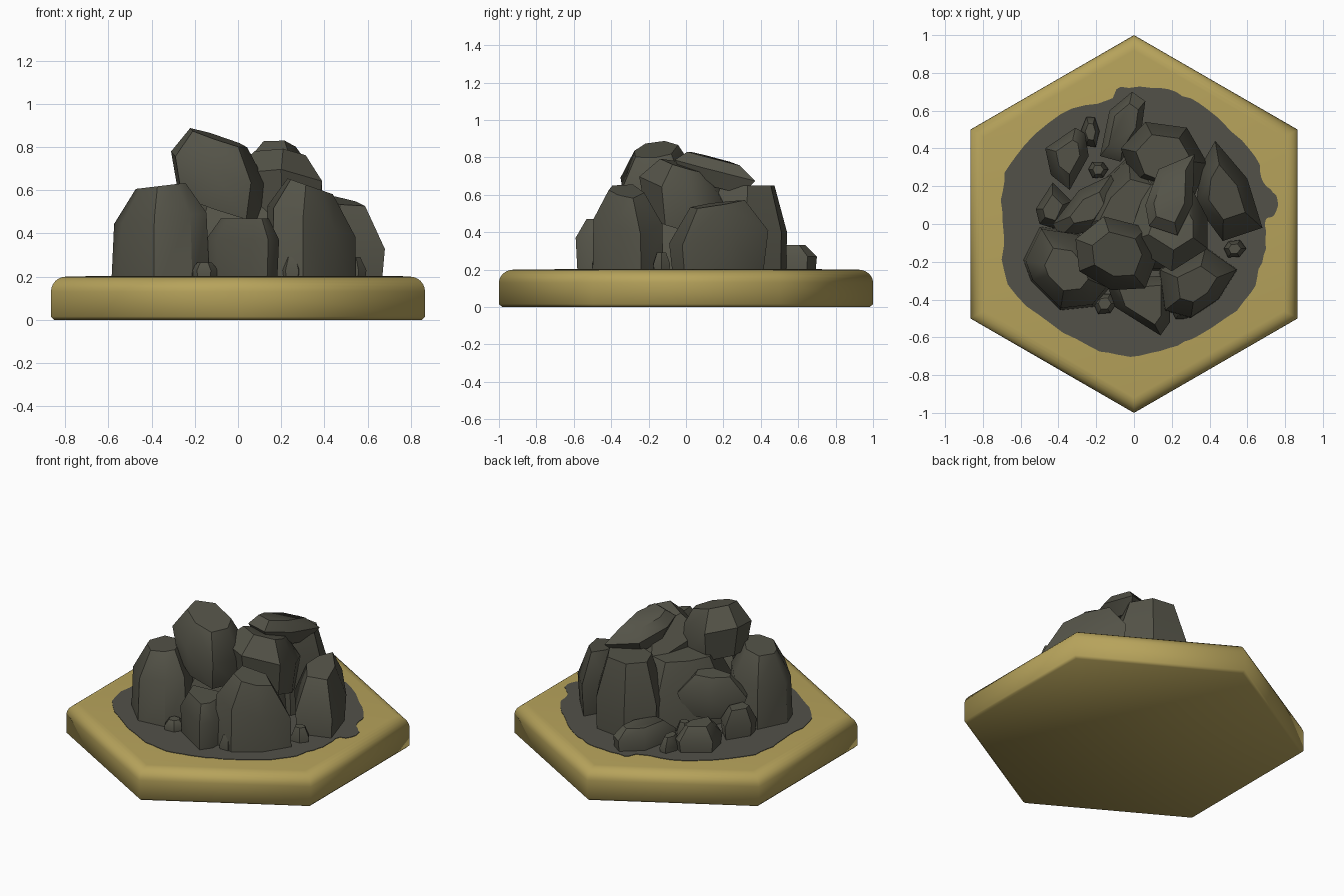
import bpy, bmesh, math, random
from mathutils import Vector

if "Cube" in bpy.data.objects:
    bpy.data.objects.remove(bpy.data.objects["Cube"])

random.seed(4)


def material(name, rgb):
    m = bpy.data.materials.new(name)
    m.diffuse_color = (*rgb, 1)
    m.use_nodes = True
    m.node_tree.nodes["Principled BSDF"].inputs["Base Color"].default_value = m.diffuse_color
    return m


SAND = material("sand", (0.47, 0.365, 0.105))
STONE = material("dark stone", (0.088, 0.086, 0.064))
GRAVEL = material("dark gravel", (0.084, 0.083, 0.066))


def finish(bm, name, mat, angle):
    bmesh.ops.recalc_face_normals(bm, faces=bm.faces)
    me = bpy.data.meshes.new(name)
    bm.to_mesh(me)
    bm.free()
    ob = bpy.data.objects.new(name, me)
    bpy.context.collection.objects.link(ob)
    me.materials.append(mat)
    bpy.ops.object.select_all(action='DESELECT')
    ob.select_set(True)
    bpy.context.view_layer.objects.active = ob
    bpy.ops.object.shade_smooth_by_angle(angle=math.radians(angle))
    return ob


def loft(rings, name, mat, angle):
    """Stack of equal rings, capped at both ends."""
    bm = bmesh.new()
    loops = [[bm.verts.new(p) for p in r] for r in rings]
    n = len(loops[0])
    for a, b in zip(loops, loops[1:]):
        for i in range(n):
            bm.faces.new((a[i], a[(i + 1) % n], b[(i + 1) % n], b[i]))
    bm.faces.new(loops[0][::-1])
    bm.faces.new(loops[-1])
    return finish(bm, name, mat, angle)


# Hexagonal tile: (inset, height) profile with rounded upper rim
R = 0.07
profile = [(0.015, 0), (0, 0.015)]
profile += [(R - R * math.cos(t), 0.2 - R + R * math.sin(t))
            for t in (math.pi / 2 * k / 6 for k in range(7))]
rings = []
for inset, z in profile:
    r = 1 - inset / math.cos(math.pi / 6)
    rings.append([(r * math.sin(k * math.pi / 3), r * math.cos(k * math.pi / 3), z) for k in range(6)])
loft(rings, "hexagon_tile", SAND, 62)

# Gravel patch: thin plate with a wavy outline
outline = [(.70, .02), (.75, .05), (.75, .15), (.69, .22), (.64, .35), (.48, .53), (.3, .66), (.14, .72),
           (-.07, .72), (-.14, .65), (-.39, .58), (-.63, .36), (-.70, .18), (-.69, -.05), (-.67, -.32),
           (-.44, -.53), (-.18, -.67), (-.02, -.7), (.19, -.66), (.35, -.58), (.59, -.41), (.66, -.24), (.70, -.1)]
pts = [Vector(p) for p in outline]
smooth = []
for i in range(len(pts)):
    a, b, c, d = (pts[(i + k) % len(pts)] for k in (-1, 0, 1, 2))
    for t in (0, .25, .5, .75):
        p = 0.5 * (2 * b + (c - a) * t + (2 * a - 5 * b + 4 * c - d) * t * t
                   + (3 * b - a - 3 * c + d) * t ** 3)
        smooth.append(p * (1 + random.uniform(-.01, .01)))
loft([[(p.x, p.y, z) for p in smooth] for z in (0.196, 0.203)], "gravel_patch", GRAVEL, 30)


def rock(name, outline, heights, scales=(.9, 1, .55), tilt=(0, 0)):
    """Convex boulder: hull of low, middle and top rings taken from a plan outline."""
    bm = bmesh.new()
    c = sum((Vector(p) for p in outline), Vector((0, 0))) / len(outline)
    for z, s in zip(heights, scales):
        for p in outline:
            q = (Vector(p) - c) * s
            bm.verts.new((c.x + q.x, c.y + q.y, z + q.x * tilt[0] + q.y * tilt[1]))
    hull = bmesh.ops.convex_hull(bm, input=bm.verts)
    loose = {g for g in hull["geom_interior"] + hull["geom_unused"] if isinstance(g, bmesh.types.BMVert)}
    bmesh.ops.delete(bm, geom=list(loose), context='VERTS')
    bmesh.ops.dissolve_limit(bm, angle_limit=math.radians(4), verts=bm.verts, edges=bm.edges)
    return finish(bm, name, STONE, 42)


# Large boulders around the base
rock("boulder_left", [(-.5, -.01), (-.3, -.04), (-.18, -.18), (-.13, -.34), (-.21, -.44), (-.39, -.46),
                      (-.55, -.3), (-.59, -.19)], (.12, .47, .62), (1, .93, .5), (.12, 0))
rock("boulder_front", [(-.15, -.3), (.19, -.27), (.19, -.52), (.14, -.59), (-.1, -.44)],
     (.12, .37, .47), (.92, 1, .65))
rock("boulder_front_right", [(.13, -.24), (.38, -.12), (.55, -.24), (.45, -.4), (.3, -.5), (.16, -.46)],
     (.12, .46, .62), (1, .97, .5), (-.35, 0))
rock("boulder_right", [(.43, .44), (.6, .24), (.68, -.02), (.47, -.09), (.33, .1), (.35, .3)],
     (.14, .37, .55), (.9, 1, .55), (-.1, .12))
rock("boulder_back", [(.06, .54), (.28, .51), (.39, .32), (.3, .1), (0, .22), (-.07, .4)],
     (.12, .4, .65), (.97, 1, .65))
rock("boulder_core", [(-.03, .36), (.2, .3), (.3, 0), (.2, -.25), (-.2, -.25), (-.3, 0), (-.2, .2)],
     (.15, .36, .6), (1, .95, .6))

# Upper boulders
rock("boulder_upper_left", [(-.16, .04), (.07, -.02), (.13, -.16), (.06, -.34), (-.12, -.35), (-.29, -.25), (-.31, -.08)],
     (.52, .7, .84), (.85, 1, .6), (-.32, .1))
rock("boulder_upper_right", [(.08, .24), (.3, .2), (.39, .03), (.39, -.13), (.2, -.25), (-.04, -.1)],
     (.42, .62, .75), (.85, 1, .55), (-.1, -.3))
rock("boulder_top", [(.32, .37), (.31, .1), (.23, -.06), (.08, -.01), (.06, .1), (.13, .29)],
     (.65, .74, .80), (.7, 1, .65), (-.05, -.25))
rock("boulder_mid_left", [(-.12, .26), (-.07, .13), (-.18, -.03), (-.39, -.07), (-.43, .0), (-.29, .18)],
     (.28, .42, .53), (.75, 1, .5), (.15, 0))

# Small stones scattered around the foot
rock("stone_left", [(-.43, .22), (-.33, .12), (-.4, -.03), (-.5, .0), (-.52, .08)], (.17, .28, .37))
rock("stone_back_left", [(-.47, .4), (-.31, .51), (-.26, .48), (-.24, .36), (-.34, .18), (-.44, .26)],
     (.17, .27, .35))
rock("stone_back", [(-.18, .36), (-.13, .6), (-.01, .7), (.06, .65), (.04, .5), (-.07, .33)],
     (.17, .27, .33), (.95, 1, .65))


def pebble(name, x, y, rx, ry, top):
    ring = [(x + rx * math.cos(a) * random.uniform(.85, 1.1), y + ry * math.sin(a) * random.uniform(.85, 1.1))
            for a in (k * math.pi / 3 for k in range(6))]
    rock(name, ring, (.18, .23, top))


pebble("pebble_back", -.23, .49, .05, .1, .29)
pebble("pebble_back_inner", -.19, .29, .06, .05, .29)
pebble("pebble_front_left", -.16, -.42, .065, .06, .265)
pebble("pebble_front_right", .25, -.46, .055, .05, .29)
pebble("pebble_right", .53, -.13, .06, .05, .29)
